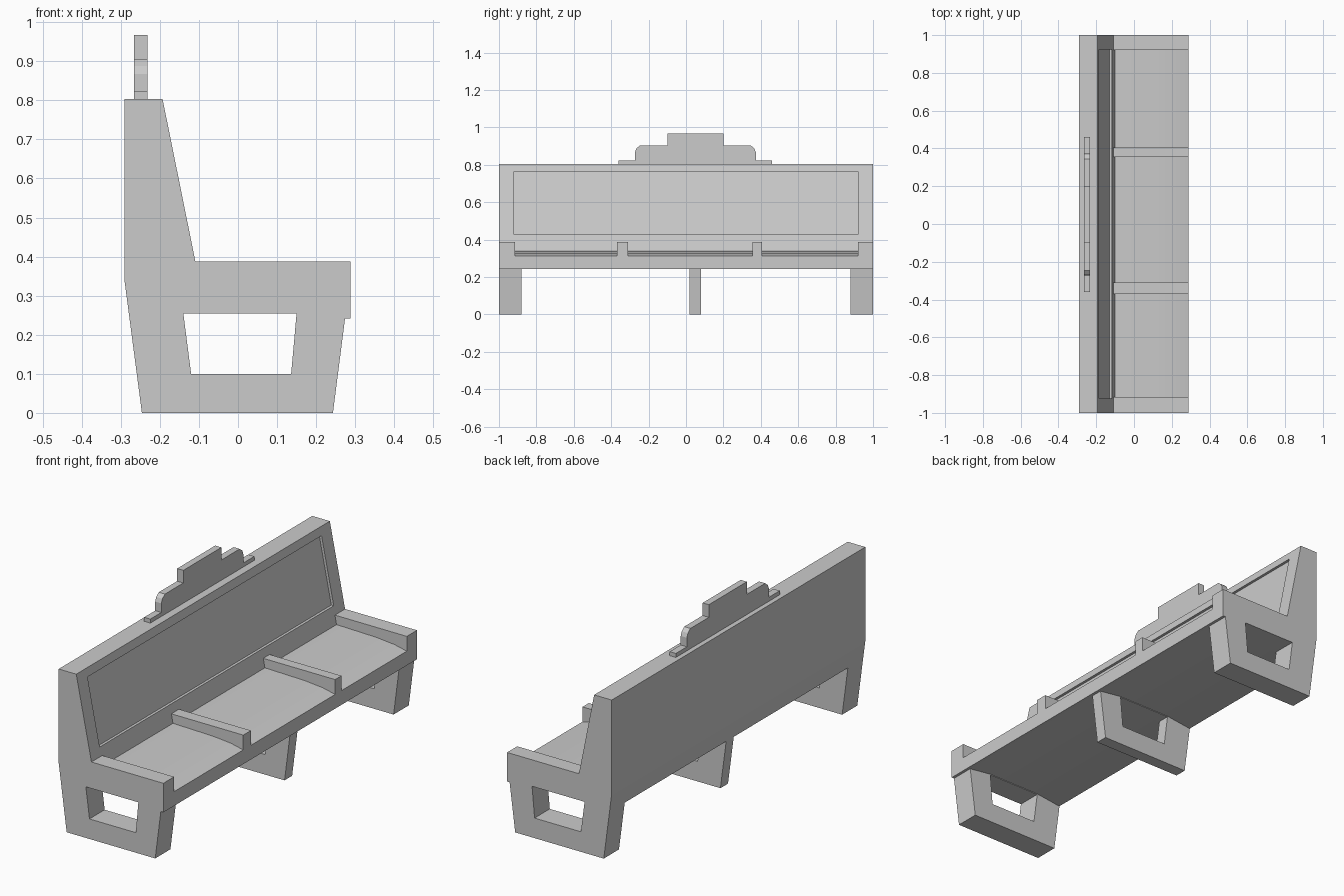
import bpy, bmesh

cube = bpy.data.objects.get("Cube")
if cube:
    bpy.data.objects.remove(cube, do_unlink=True)

grey = bpy.data.materials.new("stone grey")
grey.use_nodes = True
colour = (0.6, 0.6, 0.6, 1)
grey.diffuse_color = colour
grey.node_tree.nodes["Principled BSDF"].inputs["Base Color"].default_value = colour


def prism(name, points, start, end, axis="y"):
    """Extrude a closed (x, z) or (y, z) outline along the other flat axis."""
    bm = bmesh.new()
    place = (lambda u, v: (u, start, v)) if axis == "y" else (lambda u, v: (start, u, v))
    base = bm.faces.new([bm.verts.new(place(u, v)) for u, v in points])
    grown = bmesh.ops.extrude_face_region(bm, geom=[base])["geom"]
    step = (0, end - start, 0) if axis == "y" else (end - start, 0, 0)
    bmesh.ops.translate(bm, vec=step, verts=[g for g in grown if isinstance(g, bmesh.types.BMVert)])
    bmesh.ops.recalc_face_normals(bm, faces=bm.faces)
    mesh = bpy.data.meshes.new(name)
    bm.to_mesh(mesh)
    bm.free()
    mesh.materials.append(grey)
    obj = bpy.data.objects.new(name, mesh)
    bpy.context.collection.objects.link(obj)
    return obj


def carve(target, points, spans):
    """Cut the outline out of the target over each (start, end) span of y."""
    for start, end in spans:
        cutter = prism("cutter", points, start, end)
        cutter.hide_render = True
        mod = target.modifiers.new("cut", "BOOLEAN")
        mod.operation = "DIFFERENCE"
        mod.solver = "EXACT"
        mod.object = cutter
        bpy.context.view_layer.objects.active = target
        bpy.ops.object.modifier_apply(modifier=mod.name)
        bpy.data.objects.remove(cutter, do_unlink=True)


# Bench body: full side outline, from the feet to the top of the back
body = prism("bench_body", [
    (-0.29, 0.803), (-0.29, 0.335), (-0.246, 0), (0.243, 0), (0.274, 0.242),
    (0.288, 0.242), (0.288, 0.387), (-0.109, 0.387), (-0.193, 0.803)], -1, 1)

# Open space under the seat, leaving two end legs and a middle leg
carve(body, [(-0.4, -0.1), (0.4, -0.1), (0.4, 0.242), (0.27, 0.242), (0.15, 0.258),
             (-0.14, 0.258), (-0.27, 0.242), (-0.4, 0.242)],
      [(-0.88, 0.02), (0.08, 0.88)])

# Window through each leg
carve(body, [(-0.14, 0.255), (0.15, 0.255), (0.136, 0.1), (-0.12, 0.1)],
      [(-1.1, -0.85), (0, 0.1), (0.85, 1.1)])

# Seat wells between the armrests and dividers
carve(body, [(-0.1, 0.342), (-0.109, 0.387), (-0.1, 0.46), (0.35, 0.46), (0.35, 0.3),
             (0.288, 0.313), (0.22, 0.328), (0.12, 0.337)],
      [(-0.915, -0.37), (-0.31, 0.355), (0.405, 0.92)])

# Shallow panel in the backrest
carve(body, [(-0.131, 0.43), (0, 0.43), (0, 0.762), (-0.198, 0.762)], [(-0.923, 0.923)])

# Stepped crest on top of the back
half = [(0.41, 0.798), (0.41, 0.823), (0.323, 0.823), (0.323, 0.868), (0.315, 0.888),
        (0.295, 0.904), (0.15, 0.904), (0.15, 0.967)]
middle = 0.05
outline = [(middle + y, z) for y, z in half] + [(middle - y, z) for y, z in reversed(half)]
crest = prism("crest", outline, -0.266, -0.232, axis="x")

# Soften only the seat curve
bpy.ops.object.select_all(action="DESELECT")
body.select_set(True)
bpy.context.view_layer.objects.active = body
bpy.ops.object.shade_smooth_by_angle(angle=0.26)
